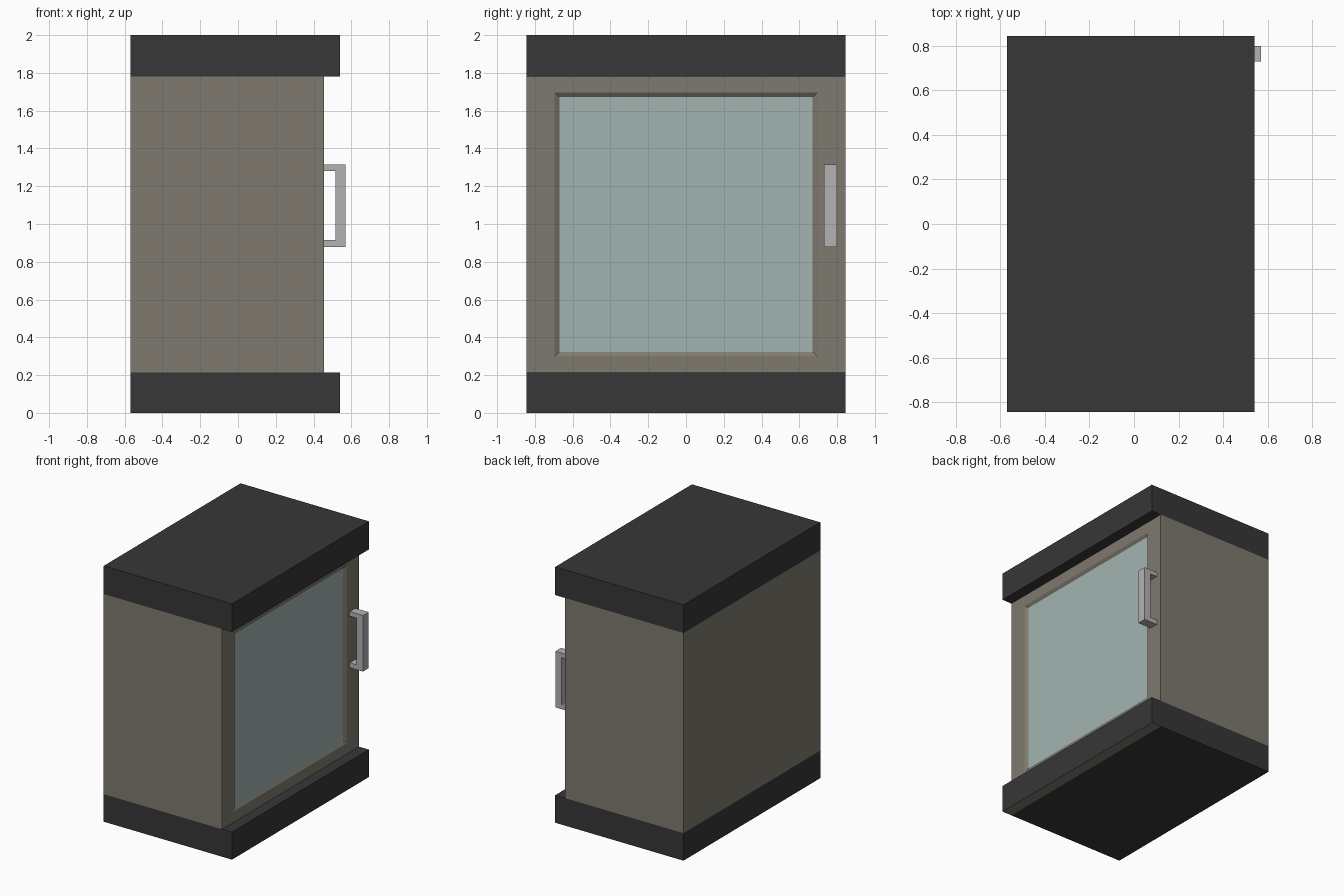
import bpy, bmesh
from mathutils import Vector

if "Cube" in bpy.data.objects:
    bpy.data.objects.remove(bpy.data.objects["Cube"])


def material(name, rgb):
    m = bpy.data.materials.new(name)
    m.diffuse_color = (*rgb, 1)
    m.use_nodes = True
    m.node_tree.nodes["Principled BSDF"].inputs["Base Color"].default_value = m.diffuse_color
    return m


DARK = material("dark_trim", (0.038, 0.038, 0.038))
BODY = material("taupe_body", (0.21, 0.195, 0.16))
GLASS = material("pale_glass", (0.37, 0.46, 0.44))
STEEL = material("steel", (0.45, 0.45, 0.45))


def finish(name, bm, mats):
    bmesh.ops.recalc_face_normals(bm, faces=bm.faces)
    me = bpy.data.meshes.new(name)
    bm.to_mesh(me)
    bm.free()
    for m in mats:
        me.materials.append(m)
    ob = bpy.data.objects.new(name, me)
    bpy.context.collection.objects.link(ob)
    return ob


def box(lo, hi):
    bm = bmesh.new()
    bmesh.ops.create_cube(bm, size=1)
    lo, hi = Vector(lo), Vector(hi)
    bmesh.ops.scale(bm, vec=hi - lo, verts=bm.verts)
    bmesh.ops.translate(bm, vec=(lo + hi) / 2, verts=bm.verts)
    return bm


BACK, FACE, LIP, W = -0.57, 0.455, 0.54, 0.845
Z0, Z1 = 0.215, 1.78

# Top slab
finish("top_slab", box((BACK, -W, Z1), (LIP, W, 2)), [DARK])

# Base slab, with a taupe strip under its overhanging lip
bm = box((BACK, -W, 0), (LIP, W, Z0))
bmesh.ops.bisect_plane(bm, geom=bm.verts[:] + bm.edges[:] + bm.faces[:],
                       plane_co=(FACE, 0, 0), plane_no=(1, 0, 0))
for f in bm.faces:
    c = f.calc_center_median()
    if c.z < 0.01 and c.x > FACE:
        f.material_index = 1
finish("base_slab", bm, [DARK, BODY])

# Cabinet body: inset the door face, fit it to the window, then sink the pane
bm = box((BACK, -W, Z0), (FACE, W, Z1))
pane = max(bm.faces, key=lambda f: f.calc_center_median().x)
for x, half_y, low, high in ((FACE, 0.695, 0.30, 1.695),
                             (FACE - 0.015, 0.67, 0.323, 1.672)):
    bmesh.ops.inset_region(bm, faces=[pane], thickness=0.01)
    mid = pane.calc_center_median()
    for v in pane.verts:
        v.co = (x, half_y if v.co.y > mid.y else -half_y,
                high if v.co.z > mid.z else low)
pane.material_index = 1
finish("cabinet_body_with_window", bm, [BODY, GLASS])

# Door handle: C-shaped profile extruded sideways
profile = [(FACE, 0.877), (0.57, 0.877), (0.57, 1.315), (FACE, 1.315),
           (FACE, 1.28), (0.515, 1.28), (0.515, 0.915), (FACE, 0.915)]
bm = bmesh.new()
side = bm.faces.new([bm.verts.new((x, 0.73, z)) for x, z in profile])
ext = bmesh.ops.extrude_face_region(bm, geom=[side], use_keep_orig=True)
bmesh.ops.translate(bm, vec=(0, 0.07, 0),
                    verts=[g for g in ext["geom"] if isinstance(g, bmesh.types.BMVert)])
finish("door_handle", bm, [STEEL])
